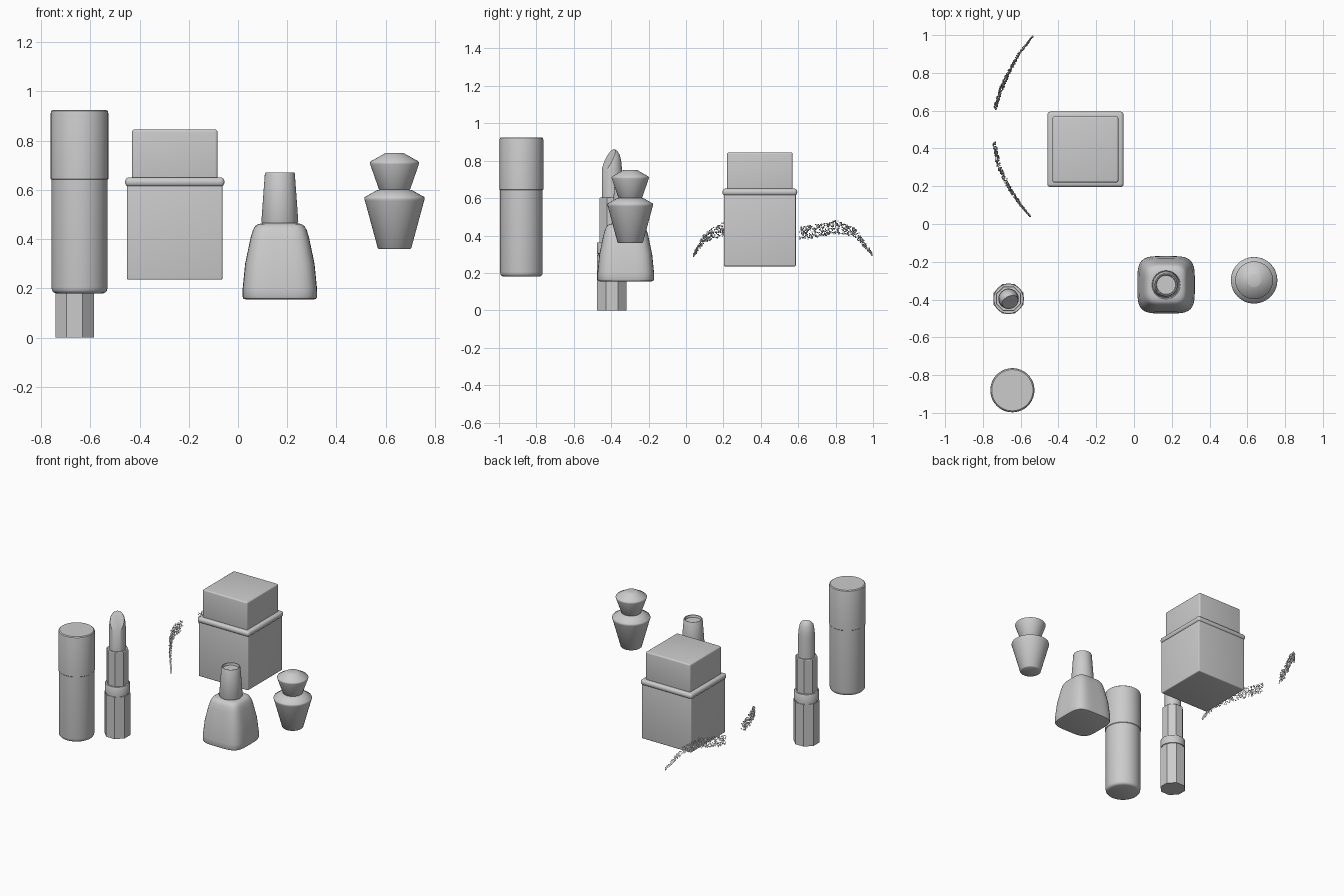
import bpy, bmesh, math, random
from mathutils import Vector

if "Cube" in bpy.data.objects:
    bpy.data.objects.remove(bpy.data.objects["Cube"])

random.seed(4)


def finish(name, bm, loc=(0, 0, 0), angle=35):
    bmesh.ops.recalc_face_normals(bm, faces=bm.faces[:])
    me = bpy.data.meshes.new(name)
    bm.to_mesh(me)
    bm.free()
    ob = bpy.data.objects.new(name, me)
    ob.location = loc
    bpy.context.collection.objects.link(ob)
    if angle:
        bpy.ops.object.select_all(action='DESELECT')
        ob.select_set(True)
        bpy.context.view_layer.objects.active = ob
        bpy.ops.object.shade_smooth_by_angle(angle=math.radians(angle))
    return ob


def loft(profile, n=48, power=2.0, turn=0.0):
    """Stack rings of (radius, z); power above 2 squares the section off."""
    bm = bmesh.new()
    rings = []
    for r, z in profile:
        ring = []
        for i in range(n):
            a = 2 * math.pi * i / n + turn
            c, s = math.cos(a), math.sin(a)
            k = r / (abs(c) ** power + abs(s) ** power) ** (1 / power)
            ring.append(bm.verts.new((k * c, k * s, z)))
        rings.append(ring)
    for lo, hi in zip(rings, rings[1:]):
        for i in range(n):
            j = (i + 1) % n
            bm.faces.new((lo[i], lo[j], hi[j], hi[i]))
    bm.faces.new(rings[0][::-1])
    bm.faces.new(rings[-1])
    return bm


def box(name, x, y, w, d, z0, z1, bevel):
    bm = bmesh.new()
    bmesh.ops.create_cube(bm, size=1)
    bmesh.ops.scale(bm, vec=(w, d, z1 - z0), verts=bm.verts)
    bmesh.ops.bevel(bm, geom=bm.edges[:], offset=bevel, segments=4,
                    profile=0.5, affect='EDGES')
    return finish(name, bm, (x, y, (z0 + z1) / 2))


# Tall round tube and its cap
TUBE = (-0.644, -0.88, 0)
finish("tube_body", loft([(0.097, 0.18), (0.106, 0.184), (0.112, 0.192),
                          (0.114, 0.205), (0.114, 0.645)]), TUBE)
finish("tube_cap", loft([(0.112, 0.64), (0.117, 0.645), (0.117, 0.912),
                         (0.115, 0.92), (0.109, 0.925)]), TUBE)

# Lipstick: faceted base, ring, faceted sleeve, slanted bullet
STICK = (-0.664, -0.396, 0)
OCT = math.pi / 8
finish("lipstick_base", loft([(0.085, 0), (0.085, 0.295)], 8, turn=OCT), STICK, 20)
finish("lipstick_ring", loft([(0.076, 0.29), (0.076, 0.302), (0.081, 0.304),
                              (0.081, 0.358), (0.078, 0.363)]), STICK)
finish("lipstick_sleeve", loft([(0.071, 0.35), (0.071, 0.6), (0.068, 0.604)], 8,
                               turn=OCT), STICK, 20)
bullet = loft([(0.054, 0.58), (0.054, 0.75), (0.051, 0.79), (0.043, 0.828),
               (0.03, 0.851), (0.012, 0.862)], 32)
bmesh.ops.bisect_plane(bullet, geom=bullet.verts[:] + bullet.edges[:] + bullet.faces[:],
                       plane_co=(-0.005, 0.01, 0.86),
                       plane_no=Vector((0.4, -0.78, 0.47)).normalized(), clear_outer=True)
bmesh.ops.holes_fill(bullet, edges=[e for e in bullet.edges if e.is_boundary])
finish("lipstick_bullet", bullet, STICK)

# Square jar with rounded collar and lid
JX, JY = -0.257, 0.395
box("jar_body", JX, JY, 0.387, 0.384, 0.235, 0.63, 0.006)
box("jar_collar", JX, JY, 0.404, 0.400, 0.613, 0.651, 0.017)
box("jar_lid", JX, JY, 0.348, 0.350, 0.64, 0.845, 0.010)

# Nail polish bottle: squarish flared body, tapered cap with a shallow dish
POLISH = (0.17, -0.322, 0)
finish("polish_bottle", loft([(0.138, 0.155), (0.148, 0.158), (0.152, 0.168),
                              (0.151, 0.2), (0.141, 0.3), (0.119, 0.405),
                              (0.109, 0.438), (0.100, 0.453), (0.088, 0.461),
                              (0.07, 0.465)], 64, 4.2), POLISH)
finish("polish_cap", loft([(0.070, 0.46), (0.075, 0.472), (0.061, 0.665),
                           (0.058, 0.671), (0.053, 0.670), (0.050, 0.655)]), POLISH)

# Cone-shaped perfume bottle with a flared stopper
PERFUME = (0.636, -0.298, 0)
finish("perfume_bottle", loft([(0.064, 0.36), (0.068, 0.363), (0.120, 0.555),
                               (0.123, 0.563), (0.121, 0.571), (0.073, 0.598),
                               (0.060, 0.601)]), PERFUME, 50)
finish("perfume_stopper", loft([(0.055, 0.595), (0.064, 0.604), (0.099, 0.704),
                                (0.100, 0.710), (0.097, 0.716), (0.040, 0.748),
                                (0.032, 0.751)]), PERFUME, 50)


# Powder trails: tiny grains scattered along two arcs of (x, y, z, spread)
def powder(name, path, count):
    bm = bmesh.new()
    for _ in range(count):
        t = random.random() * (len(path) - 1)
        i = int(t)
        f = t - i
        x, y, z, s = (a + (b - a) * f for a, b in zip(path[i], path[i + 1]))
        p = Vector((x + random.uniform(-.25, .25) * s, y + random.uniform(-.2, .2) * s,
                    z + random.uniform(-1, 1) * s))
        g = random.uniform(0.002, 0.0035)
        vs = [bm.verts.new(p + g * Vector(d)) for d in
              ((1, 1, 1), (1, -1, -1), (-1, 1, -1), (-1, -1, 1))]
        for a, b, c in ((0, 1, 2), (0, 3, 1), (0, 2, 3), (1, 3, 2)):
            bm.faces.new((vs[a], vs[b], vs[c]))
    finish(name, bm, angle=0)


powder("powder_trail_front", [(-.55, .04, .295, .008), (-.60, .10, .39, .025),
                              (-.66, .19, .43, .035), (-.715, .30, .44, .04),
                              (-.74, .43, .43, .035)], 600)
powder("powder_trail_back", [(-.735, .61, .41, .035), (-.71, .70, .425, .035),
                             (-.665, .80, .445, .035), (-.61, .90, .42, .025),
                             (-.535, .995, .30, .008)], 600)
